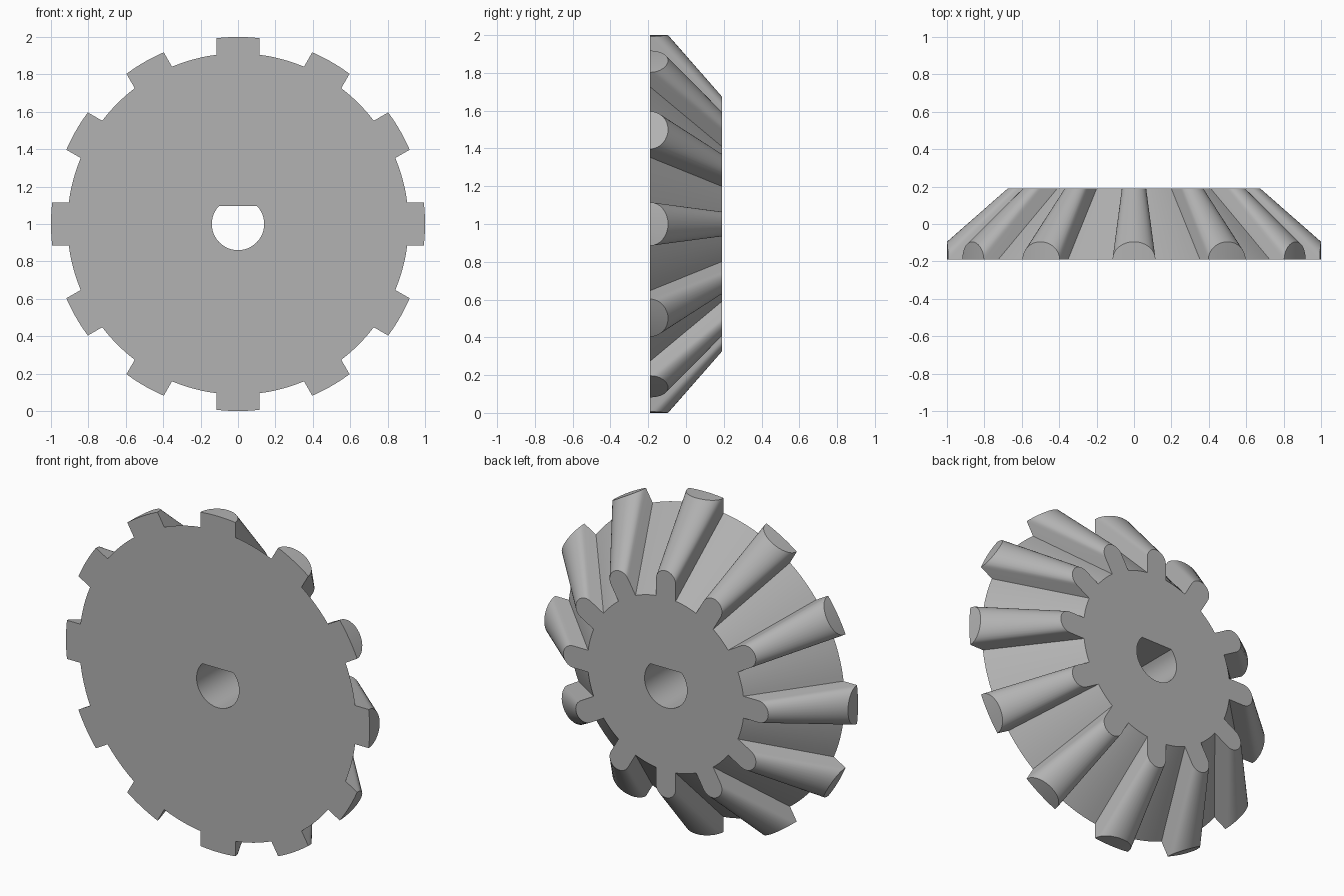
import bpy, bmesh
from math import sin, cos, pi, asin, sqrt, radians

cube = bpy.data.objects.get("Cube")
if cube:
    bpy.data.objects.remove(cube)

TEETH, DOME, GAP = 12, 16, 6
FRONT, BACK = -0.19, 0.19
ROOT_F, ROOT_B = 0.912, 0.515    # cone radius at front and back
HALF_F, HALF_B = 0.115, 0.065    # tooth half width at front and back
TIP_B = 0.675                    # tooth tip radius at back
DOME_H = 0.095                   # height of the rounded tooth end

mat = bpy.data.materials.new("grey metal")
mat.use_nodes = True
grey = (0.45, 0.45, 0.45, 1)
mat.diffuse_color = grey
mat.node_tree.nodes["Principled BSDF"].inputs["Base Color"].default_value = grey

bm = bmesh.new()


def vert(u, v, y, a):
    """Point at sideways offset u and radial distance v, turned by a about the axle."""
    return bm.verts.new((u * cos(a) + v * sin(a), y, 1 + v * cos(a) - u * sin(a)))


# Three outlines: front face, front end of the tooth loft, back face
base, rim, back = [], [], []
root_angle = asin(HALF_F / ROOT_F)
for k in range(TEETH):
    a = k * 2 * pi / TEETH
    # Rounded tooth
    for j in range(DOME + 1):
        t = pi * (1 - j / DOME)
        c, s = cos(t), sin(t)
        u = HALF_F * c
        v = sqrt(1 - u * u)
        low = vert(u, v, FRONT, a)
        base.append(low)
        rim.append(low if j in (0, DOME) else vert(u, v, FRONT + DOME_H * s, a))
        back.append(vert(HALF_B * c, TIP_B - HALF_B + HALF_B * s, BACK, a))
    # Valley on the cone up to the next tooth
    for j in range(GAP + 1):
        b = a + root_angle + (2 * pi / TEETH - 2 * root_angle) * j / GAP
        low = vert(0, ROOT_F, FRONT, b)
        base.append(low)
        rim.append(low)
        back.append(vert(0, ROOT_B, BACK, b))

count = len(base)
for i in range(count):
    n = (i + 1) % count
    bm.faces.new((rim[i], rim[n], back[n], back[i]))
    # Outer end of the tooth
    end = list(dict.fromkeys((base[i], base[n], rim[n], rim[i])))
    if len(end) > 2:
        bm.faces.new(end)
bm.faces.new(base)
bm.faces.new(back)
bmesh.ops.recalc_face_normals(bm, faces=bm.faces[:])


def make_object(name, mesh_data):
    mesh = bpy.data.meshes.new(name)
    mesh_data.to_mesh(mesh)
    mesh_data.free()
    mesh.materials.append(mat)
    obj = bpy.data.objects.new(name, mesh)
    bpy.context.collection.objects.link(obj)
    return obj


gear = make_object("bevel_gear", bm)

# D-shaped axle hole
bm = bmesh.new()
flat = asin(0.095 / 0.14)
profile = []
for i in range(41):
    t = pi - flat + (pi + 2 * flat) * i / 40
    profile.append(bm.verts.new((0.14 * cos(t), -0.4, 1 + 0.14 * sin(t))))
face = bm.faces.new(profile)
grown = bmesh.ops.extrude_face_region(bm, geom=[face])["geom"]
bmesh.ops.translate(bm, vec=(0, 0.8, 0),
                    verts=[g for g in grown if isinstance(g, bmesh.types.BMVert)])
bmesh.ops.recalc_face_normals(bm, faces=bm.faces[:])
cutter = make_object("axle_hole_cutter", bm)
cutter.hide_render = True

bpy.ops.object.select_all(action="DESELECT")
gear.select_set(True)
bpy.context.view_layer.objects.active = gear
hole = gear.modifiers.new("axle_hole", "BOOLEAN")
hole.operation = "DIFFERENCE"
hole.solver = "EXACT"
hole.object = cutter
bpy.ops.object.modifier_apply(modifier=hole.name)
bpy.data.objects.remove(cutter)
bpy.ops.object.shade_smooth_by_angle(angle=radians(30))
